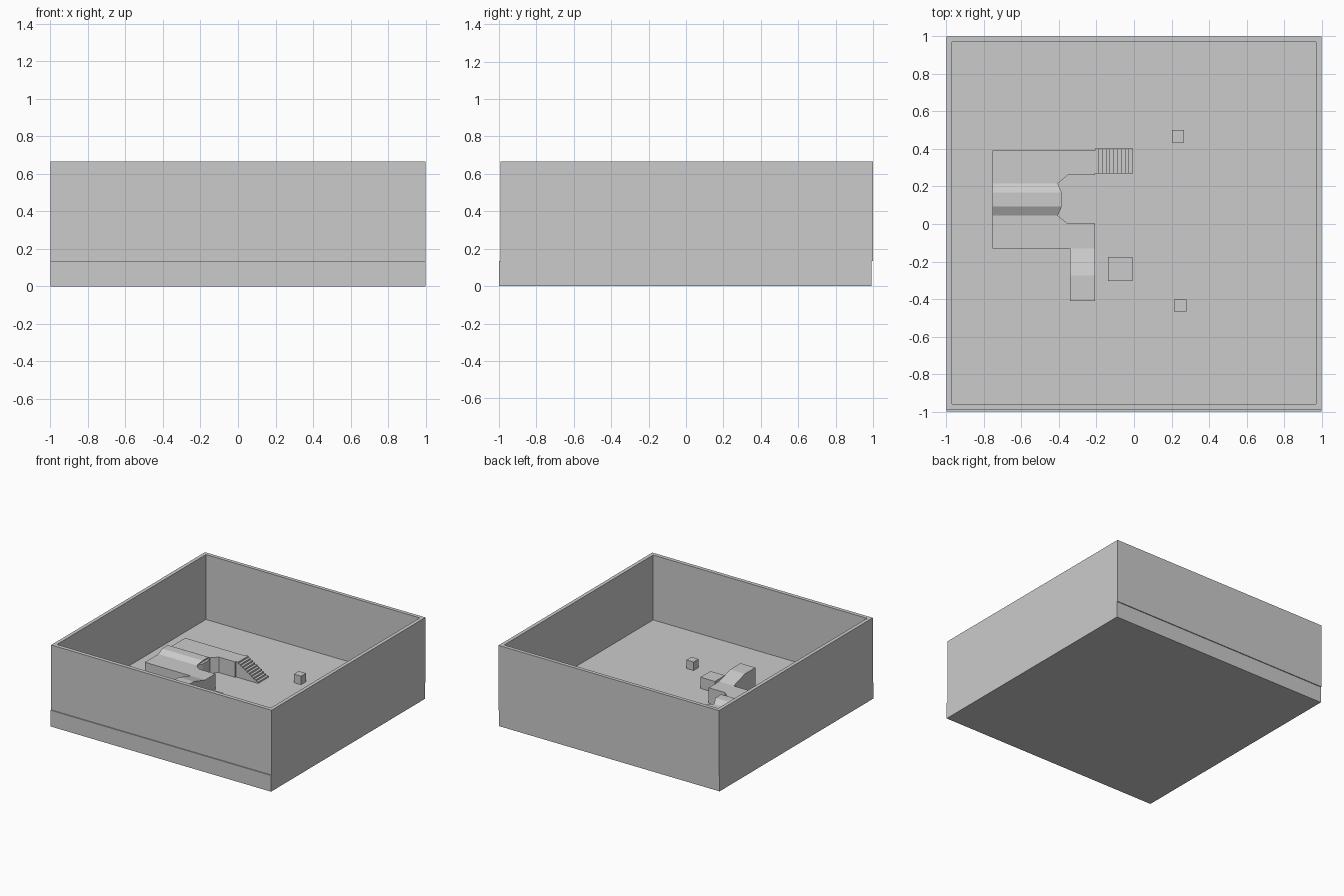
import bpy, bmesh

if "Cube" in bpy.data.objects:
    bpy.data.objects.remove(bpy.data.objects["Cube"])

FLOOR, DECK, RIDGE, TOP = 0.133, 0.26, 0.287, 0.665


def loft(name, ring_a, ring_b):
    """Closed solid between two matching rings of points."""
    bm = bmesh.new()
    a = [bm.verts.new(p) for p in ring_a]
    b = [bm.verts.new(p) for p in ring_b]
    n = len(a)
    bm.faces.new(a)
    bm.faces.new(b)
    for i in range(n):
        j = (i + 1) % n
        bm.faces.new((a[i], a[j], b[j], b[i]))
    bmesh.ops.recalc_face_normals(bm, faces=bm.faces)
    me = bpy.data.meshes.new(name)
    bm.to_mesh(me)
    bm.free()
    ob = bpy.data.objects.new(name, me)
    bpy.context.collection.objects.link(ob)
    return ob


def prism_z(name, pts, z0, z1):
    return loft(name, [(x, y, z0) for x, y in pts], [(x, y, z1) for x, y in pts])


def box(name, x0, x1, y0, y1, z0, z1):
    return prism_z(name, [(x0, y0), (x1, y0), (x1, y1), (x0, y1)], z0, z1)


# Floor slab, slightly offset from the walls
box("floor_slab", -1, 1, -1, 0.993, 0, FLOOR)

# Four perimeter walls as one ring
outer = [(-1, -0.992), (1, -0.992), (1, 1), (-1, 1)]
inner = [(-0.97, -0.96), (0.97, -0.96), (0.97, 0.97), (-0.97, 0.97)]
bm = bmesh.new()
rings = [[bm.verts.new((x, y, z)) for x, y in r]
         for r, z in ((outer, FLOOR), (outer, TOP), (inner, TOP), (inner, FLOOR))]
for k in range(4):
    r, s = rings[k], rings[(k + 1) % 4]
    for i in range(4):
        j = (i + 1) % 4
        bm.faces.new((r[i], r[j], s[j], s[i]))
bmesh.ops.recalc_face_normals(bm, faces=bm.faces)
mesh = bpy.data.meshes.new("perimeter_walls")
bm.to_mesh(mesh)
bm.free()
bpy.context.collection.objects.link(bpy.data.objects.new("perimeter_walls", mesh))

# Raised deck with notched end
prism_z("raised_deck", [
    (-0.754, 0.392), (-0.754, -0.13), (-0.342, -0.13), (-0.208, -0.13),
    (-0.208, 0.003), (-0.355, 0.003), (-0.406, 0.045), (-0.385, 0.093),
    (-0.385, 0.168), (-0.406, 0.216), (-0.353, 0.26), (-0.208, 0.26),
    (-0.208, 0.392)], FLOOR, DECK)

# Low bevelled ridge along the deck
ridge = [(0.216, DECK, -0.406), (0.168, RIDGE, -0.385),
         (0.093, RIDGE, -0.385), (0.045, DECK, -0.406)]
loft("deck_ridge", [(-0.754, y, z) for y, z, _ in ridge],
     [(x, y, z) for y, z, x in ridge])

# Ramp rising from the deck to a small landing
ramp = [(-0.13, FLOOR), (-0.13, DECK), (-0.275, 0.303), (-0.41, 0.303), (-0.41, FLOOR)]
loft("ramp_and_landing", [(-0.342, y, z) for y, z in ramp],
     [(-0.208, y, z) for y, z in ramp])

# Staircase down to the floor
STEPS, X0, X1 = 10, -0.208, -0.006
run, rise = (X1 - X0) / STEPS, (DECK - FLOOR) / STEPS
stairs = [(X0, FLOOR), (X0, DECK)]
for i in range(STEPS):
    x = X0 + run * (i + 1)
    z = DECK - rise * i
    stairs.append((x, z))
    stairs.append((x, z - rise))
loft("staircase", [(x, 0.27, z) for x, z in stairs],
     [(x, 0.403, z) for x, z in stairs])

# Loose crates on the floor
for name, cx, cy, w, h in (("large_crate", -0.074, -0.24, 0.13, 0.092),
                           ("small_crate_back", 0.235, 0.467, 0.065, 0.07),
                           ("small_crate_front", 0.246, -0.435, 0.065, 0.07)):
    box(name, cx - w / 2, cx + w / 2, cy - w / 2, cy + w / 2, FLOOR, FLOOR + h)
